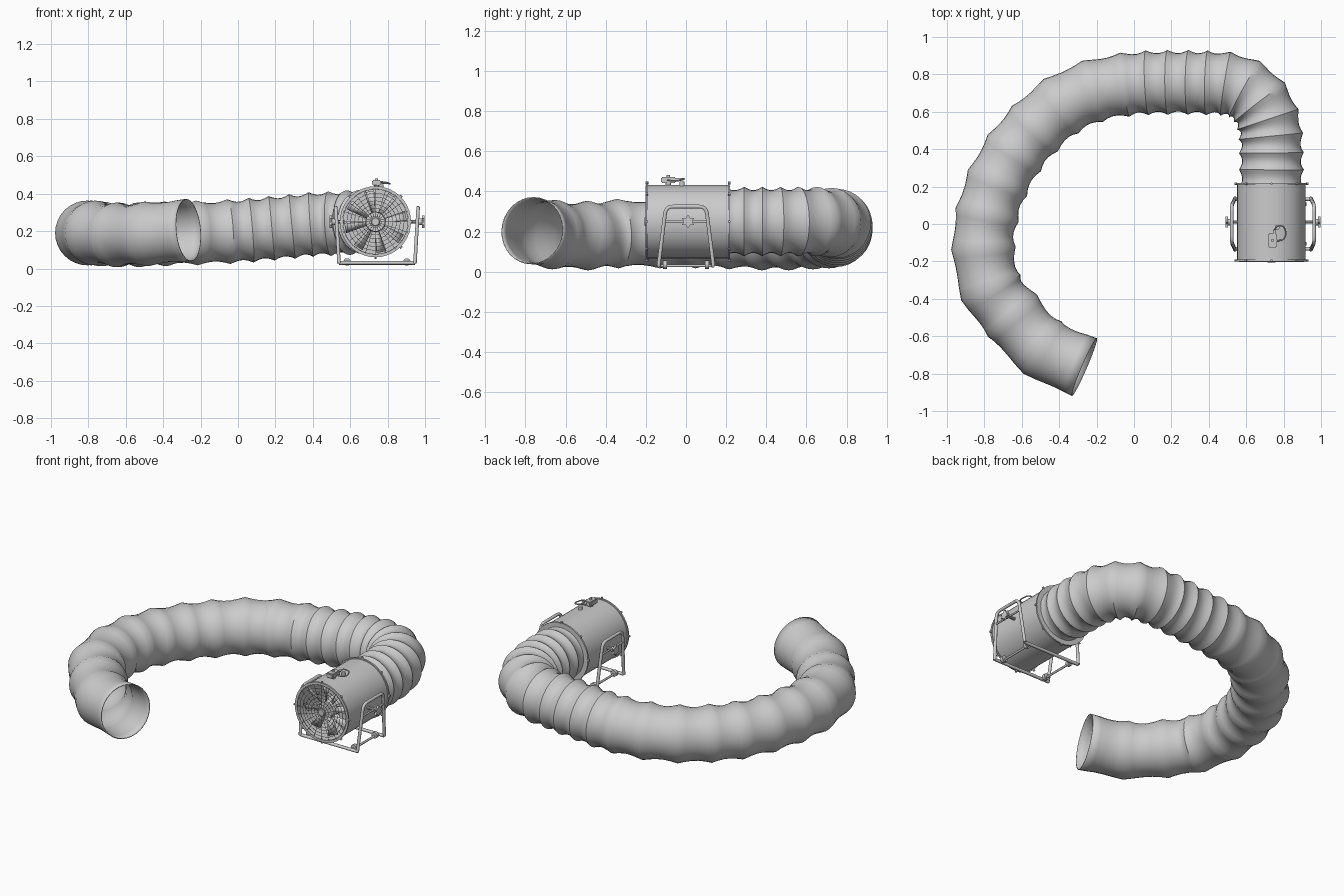
import bpy, bmesh
from math import sin, cos, pi, tau, radians
from mathutils import Vector, Matrix

if "Cube" in bpy.data.objects:
    bpy.data.objects.remove(bpy.data.objects["Cube"])


def material(name, v):
    m = bpy.data.materials.new(name)
    m.use_nodes = True
    m.diffuse_color = (v, v, v, 1)
    m.node_tree.nodes["Principled BSDF"].inputs["Base Color"].default_value = (v, v, v, 1)
    return m


GREY = material("light_grey", 0.6)
CX, CZ, R = 0.735, 0.25, 0.183          # fan axis and housing radius
FRONT, BACK = -0.2, 0.22


def finish(bm, name, smooth=True):
    bmesh.ops.recalc_face_normals(bm, faces=bm.faces)
    me = bpy.data.meshes.new(name)
    bm.to_mesh(me)
    bm.free()
    ob = bpy.data.objects.new(name, me)
    bpy.context.collection.objects.link(ob)
    me.materials.append(GREY)
    if smooth:
        bpy.ops.object.select_all(action='DESELECT')
        ob.select_set(True)
        bpy.context.view_layer.objects.active = ob
        bpy.ops.object.shade_smooth_by_angle(angle=radians(40))
    return ob


def wires(name, paths, r, cyclic=False, sides=1):
    """Round bars along one or more polylines."""
    cu = bpy.data.curves.new(name, 'CURVE')
    cu.dimensions = '3D'
    cu.bevel_depth = r
    cu.bevel_resolution = sides
    cu.use_fill_caps = True
    for path in paths:
        sp = cu.splines.new('POLY')
        sp.points.add(len(path) - 1)
        for p, co in zip(sp.points, path):
            p.co = (*co, 1)
        sp.use_cyclic_u = cyclic
    ob = bpy.data.objects.new(name, cu)
    bpy.context.collection.objects.link(ob)
    cu.materials.append(GREY)
    return ob


def lathe(name, profile, steps=40):
    """Turn (radius, y) pairs around the fan axis."""
    bm = bmesh.new()
    vs = [bm.verts.new((CX + r, y, CZ)) for r, y in profile]
    es = [bm.edges.new(p) for p in zip(vs, vs[1:])]
    bmesh.ops.spin(bm, geom=vs + es, cent=(CX, 0, CZ), axis=(0, 1, 0),
                   angle=tau, steps=steps, use_duplicate=False)
    bmesh.ops.remove_doubles(bm, verts=bm.verts, dist=0.0004)
    return finish(bm, name)


def rod(bm, centre, r, depth, axis, sides=8):
    rot = Vector(axis).to_track_quat('Z', 'Y').to_matrix().to_4x4()
    bmesh.ops.create_cone(bm, cap_ends=True, segments=sides, radius1=r, radius2=r,
                          depth=depth, matrix=Matrix.Translation(centre) @ rot)


def polar(r, a, y):
    return (CX + r * cos(a), y, CZ + r * sin(a))


def rounded(pts, r, n=4):
    """Polyline with rounded inner corners."""
    pts = [Vector(p) for p in pts]
    out = [pts[0]]
    for a, b, c in zip(pts, pts[1:], pts[2:]):
        p, q = b + (a - b).normalized() * r, b + (c - b).normalized() * r
        for i in range(n + 1):
            t = i / n
            out.append(p * (1 - t) ** 2 + b * 2 * t * (1 - t) + q * t * t)
    return out + [pts[-1]]


# Flexible hose: each path point is a crest, with a softer valley between crests
crests = [(.735, .19, .25), (.735, .29, .25), (.735, .38, .25), (.732, .47, .25),
          (.715, .56, .25), (.67, .65, .25), (.59, .72, .245), (.49, .75, .24),
          (.39, .755, .235), (.29, .757, .225), (.18, .757, .215), (.07, .755, .205),
          (-.05, .745, .197), (-.22, .71, .19), (-.39, .63, .185), (-.53, .51, .18),
          (-.64, .38, .18), (-.73, .22, .185), (-.785, .05, .19), (-.805, -.13, .19),
          (-.765, -.34, .19), (-.65, -.49, .18), (-.49, -.66, .185), (-.265, -.765, .205)]
P = [Vector(p) for p in crests]
P = [2 * P[0] - P[1]] + P + [P[-1] + Vector((.22, -.095, .02))]
path, radii = [], []
STEPS = 5
for k in range(1, len(P) - 2):
    a, b, c, d = P[k - 1:k + 3]
    depth = 0.017 if k < len(P) - 3 else 0.013
    for i in range(STEPS):
        t = i / STEPS
        path.append(0.5 * (2 * b + (c - a) * t + (2 * a - 5 * b + 4 * c - d) * t ** 2
                           + (3 * b - a - 3 * c + d) * t ** 3))
        radii.append(0.173 - depth * sin(pi * t))
path.append(P[-2])
radii.append(0.168)
bm = bmesh.new()
SEG, prev = 32, None
for i, (p, r) in enumerate(zip(path, radii)):
    t = (P[-1] - P[-2]) if i == len(path) - 1 else path[i + 1] - path[max(i - 1, 0)]
    side = t.cross(Vector((0, 0, 1))).normalized()
    up = side.cross(t).normalized()
    ring = [bm.verts.new(p + r * (side * cos(tau * j / SEG) + up * sin(tau * j / SEG)))
            for j in range(SEG)]
    if prev:
        for j in range(SEG):
            n = (j + 1) % SEG
            bm.faces.new((prev[j], prev[n], ring[n], ring[j]))
    prev = ring
hose = finish(bm, "flexible_hose")
wall = hose.modifiers.new("wall", 'SOLIDIFY')
wall.thickness = 0.005

# Fan housing: hollow drum with a rolled rim at both ends
lathe("fan_housing", [(.15, BACK), (R + .007, BACK), (R + .007, BACK - .01), (R, BACK - .01),
                      (R, FRONT + .01), (R + .007, FRONT + .01), (R + .007, FRONT),
                      (R - .008, FRONT), (R - .008, BACK - .01), (.15, BACK - .01), (.15, BACK)])
lathe("motor", [(0, -.15), (.05, -.15), (.055, -.14), (.055, .1), (0, .1)], 20)
lathe("rear_plate", [(0, .1), (R - .008, .1), (R - .008, .104), (0, .104)])

# Rim bolts
bm = bmesh.new()
for y in (FRONT + .005, BACK - .005):
    for k in range(8):
        a = tau * k / 8
        rod(bm, polar(R + .009, a, y), .007, .014, (cos(a), 0, sin(a)), 6)
finish(bm, "rim_bolts", False)

# Fan blades: twisted paddles
bm = bmesh.new()
for k in range(8):
    a = tau * k / 8 + .2
    radial, tang = Vector((cos(a), 0, sin(a))), Vector((-sin(a), 0, cos(a)))
    rows = []
    for r, w, tw in ((.045, .014, .9), (.1, .022, .7), (.165, .03, .5)):
        off = (tang * cos(tw) + Vector((0, sin(tw), 0))) * w
        c = Vector((CX, -.13, CZ)) + radial * r
        rows.append((bm.verts.new(c - off), bm.verts.new(c + off)))
    for (p, q), (s, t) in zip(rows, rows[1:]):
        bm.faces.new((p, q, t, s))
blades = finish(bm, "fan_blades")
blades.modifiers.new("thickness", 'SOLIDIFY').thickness = 0.004

# Front guard: concentric rings, spokes and a hub cap
wires("guard_rings", [[polar(.03 + .0205 * k, tau * j / 32, FRONT - .001) for j in range(32)]
                      for k in range(8)], .0014, True)
wires("guard_spokes", [[polar(.02, tau * k / 20, FRONT), polar(R - .004, tau * k / 20, FRONT)]
                       for k in range(20)], .0014)
lathe("guard_hub", [(0, FRONT - .006), (.02, FRONT - .006), (.024, FRONT - .002),
                    (.024, FRONT + .003), (0, FRONT + .003)], 16)

# Tube stand: one leaning loop per side, joined by cross bars
SX = .743
for s, label in ((-1, "right"), (1, "left")):
    loop = [(SX + s * .203, -.137, .028), (SX + s * .22, -.1, .325),
            (SX + s * .22, .1, .325), (SX + s * .203, .137, .028)]
    wires(label + "_stand_loop", [rounded(loop, .035)], .01, sides=2)
    # Star knob and pivot bolt
    bm = bmesh.new()
    rod(bm, (SX + s * .212, .01, CZ), .009, .075, (1, 0, 0), 10)
    rod(bm, (SX + s * .235, .01, CZ), .017, .02, (1, 0, 0), 12)
    star = [bm.verts.new((SX + s * .241, .01 + (.034 if k % 2 else .021) * cos(tau * k / 12),
                          CZ + (.034 if k % 2 else .021) * sin(tau * k / 12)))
            for k in range(12)]
    face = bm.faces.new(star)
    ext = bmesh.ops.extrude_face_region(bm, geom=[face])
    bmesh.ops.translate(bm, verts=[v for v in ext["geom"] if isinstance(v, bmesh.types.BMVert)],
                        vec=(s * .013, 0, 0))
    finish(bm, label + "_knob", False)
    # Pivot bracket plate between the loop legs
    wires(label + "_pivot_bar", [[(SX + s * .218, -.108, CZ), (SX + s * .218, .108, CZ)]], .006)
wires("cross_bars", [[(SX - .203, y, .03), (SX + .203, y, .03)] for y in (-.133, .133)], .01, sides=2)
wires("base_rails", [[(SX + x, -.133, .03), (SX + x, .133, .03)] for x in (-.16, .16)], .007)

# Round feet under the base
bm = bmesh.new()
for x in (-.16, .16):
    for y in (-.105, .105):
        rod(bm, (SX + x, y, .035), .02, .02, (0, 1, 0), 14)
finish(bm, "feet")

# Switch box with mount, cable and cable gland on top of the drum
bm = bmesh.new()
bmesh.ops.create_cube(bm, size=1, matrix=Matrix.Translation((.74, -.088, .458))
                      @ Matrix.Diagonal((.048, .075, .03, 1)))
bmesh.ops.bevel(bm, geom=bm.edges[:], offset=.005, segments=2, affect='EDGES')
rod(bm, (.74, -.088, .438), .014, .03, (0, 0, 1), 12)
rod(bm, (.74, -.088, .475), .009, .014, (0, 0, 1), 10)
rod(bm, (.75, -.045, .46), .008, .025, (0, 1, 0), 10)
rod(bm, (.765, -.02, .438), .013, .025, (0, 0, 1), 10)
finish(bm, "switch_box")
wires("cable", [rounded([(.75, -.04, .46), (.76, -.01, .465), (.8, -.01, .46), (.815, -.05, .452),
                         (.8, -.085, .455), (.765, -.09, .457)], .014)], .004)
